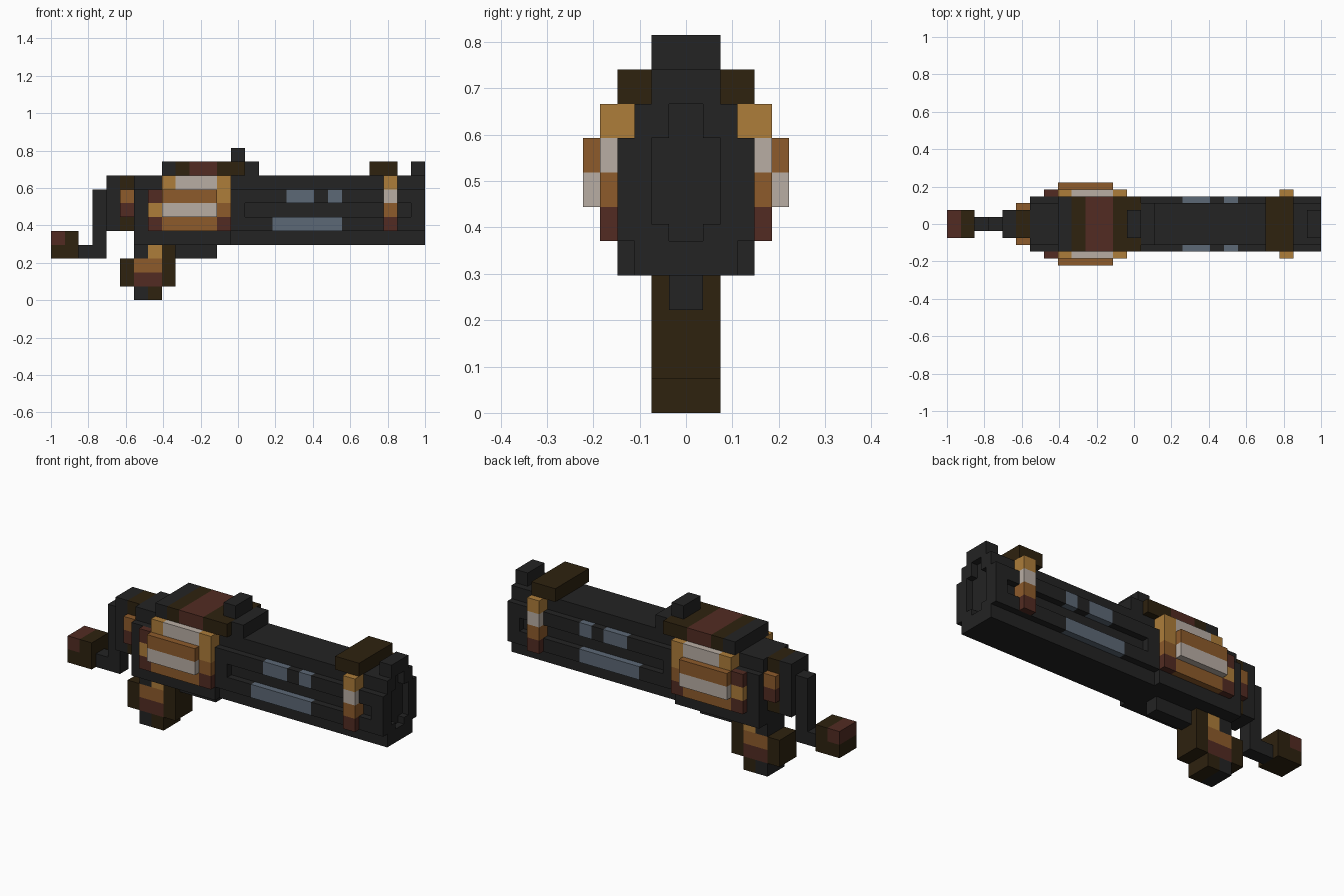
import bpy, bmesh

cube = bpy.data.objects.get("Cube")
if cube:
    bpy.data.objects.remove(cube, do_unlink=True)

U = 2 / 27  # one block; all part sizes below are in blocks


def linear(c):
    c /= 255
    return c / 12.92 if c <= 0.04045 else ((c + 0.055) / 1.055) ** 2.4


PALETTE = {
    "charcoal": (35, 35, 35), "dark_brown": (46, 34, 15), "red_brown": (82, 43, 34),
    "copper": (141, 91, 43), "tan": (173, 125, 58), "pale_grey": (185, 174, 164),
    "blue_grey": (92, 104, 118),
}
MATS = {}
for mat_name, rgb in PALETTE.items():
    m = bpy.data.materials.new(mat_name)
    col = tuple(linear(c) for c in rgb) + (1,)
    m.diffuse_color = col
    m.use_nodes = True
    bsdf = m.node_tree.nodes["Principled BSDF"]
    bsdf.inputs["Base Color"].default_value = col
    bsdf.inputs["Roughness"].default_value = 0.9
    MATS[mat_name] = m
C, D, R, O, T, W, B = PALETTE


def part(name, boxes):
    """Boxes are (x0, x1, y0, y1, z0, z1, colour); y0 > 0 also makes the mirrored box."""
    bm = bmesh.new()
    used = []
    for x0, x1, y0, y1, z0, z1, colour in boxes:
        if colour not in used:
            used.append(colour)
        spans = [(y0, y1), (-y1, -y0)] if y0 > 0 else [(-y1, y1)]
        for a, b in spans:
            verts = bmesh.ops.create_cube(bm, size=1)["verts"]
            for v in verts:
                v.co = (((x0 + x1) / 2 + v.co.x * (x1 - x0)) * U - 1,
                        ((a + b) / 2 + v.co.y * (b - a)) * U,
                        ((z0 + z1) / 2 + v.co.z * (z1 - z0)) * U)
            for f in {f for v in verts for f in v.link_faces}:
                f.material_index = used.index(colour)
    me = bpy.data.meshes.new(name)
    bm.to_mesh(me)
    bm.free()
    for colour in used:
        me.materials.append(MATS[colour])
    ob = bpy.data.objects.new(name, me)
    bpy.context.collection.objects.link(ob)
    return ob


def row(z, y0, y1, edges, colours, h=1):
    """A run of boxes along x between successive edges."""
    return [(a, b, y0, y1, z, z + h, c) for a, b, c in zip(edges, edges[1:], colours)]


# Crank at the rear: knob, arm, and bearing with coloured side plates
part("crank_knob", row(3, 0, 1, [0, 2], [D]) + row(4, 0, 1, [0, 1, 2], [R, D]))
part("crank_arm", [(2, 3, 0, .5, 3, 4, C), (3, 4, 0, .5, 3, 8, C)])
part("crank_bearing", row(5, 0, 1, [4, 5, 6], [C, D], 4)
     + [(5, 6, 1, 1.5, 6, 7, R), (5, 6, 1, 1.5, 7, 8, O)])

# Grip and the guard block ahead of it
part("grip", row(3, 0, 1, [6, 7, 8, 9], [C, T, D])
     + row(2, 0, 1, [5, 6, 8, 9], [D, O, D])
     + row(1, 0, 1, [5, 6, 8, 9], [D, R, D])
     + row(0, 0, 1, [6, 7, 8], [C, D]))
part("guard_block", [(9, 12, 0, .5, 3, 4, C)])

# Housing
part("housing", [(6, 13, 0, 2, 4, 8, C), (6, 13, 0, 1.5, 8, 9, C)])
part("housing_top", row(9, 0, 2, [8, 9, 10, 12, 14], [C, D, R, D])
     + [(14, 15, 0, 1.5, 9, 10, C)])
part("housing_side_plates",
     row(8, 1.5, 2.5, [8, 9, 12, 13], [T, W, T])
     + row(7, 2, 2.5, [7, 8, 12, 13], [R, O, T])
     + row(6, 2, 2.5, [7, 8, 12, 13], [T, W, O])
     + row(5, 2, 2.5, [7, 8, 12, 13], [R, O, R]))
part("raised_side_panels", row(7, 2.5, 3, [8, 12], [O]) + row(6, 2.5, 3, [8, 12], [W]))

# Barrel block: grooved sides with steel windows, end collar hollowed out
END = 26.5
part("barrel_block",
     row(4, 0, 1.5, [13, END], [C])
     + row(5, 0, 2, [13, 16, 21, END], [C, B, C])
     + row(6, 0, 2, [13, 14], [C]) + row(6, 0, 1.5, [14, 26], [C])
     + row(6, 0, 2, [26, END], [C])
     + row(7, 0, 2, [13, 17, 19, 20, 21, END], [C, B, C, B, C])
     + row(8, 0, 1.5, [13, END], [C]))
part("muzzle_rim", [
    (END, 27, 0, 1.5, 4, 5, C), (END, 27, .5, 2, 5, 5.5, C),
    (END, 27, 1, 2, 5.5, 8, C), (END, 27, .5, 1.5, 8, 9, C)])

# Front band around the barrel
part("front_band", [(24, 25, 1.5, 2.5, 8, 9, T), (24, 25, 2, 2.5, 7, 8, W),
                    (24, 25, 1.5, 2.5, 6, 7, O), (24, 25, 2, 2.5, 5, 6, R)])
part("front_band_cap", [(23, 25, 0, 2, 9, 10, D)])

# Sights
part("rear_sight", [(13, 14, 0, 1, 10, 11, C)])
part("front_sight", [(26, 27, 0, 1, 9, 10, C)])
